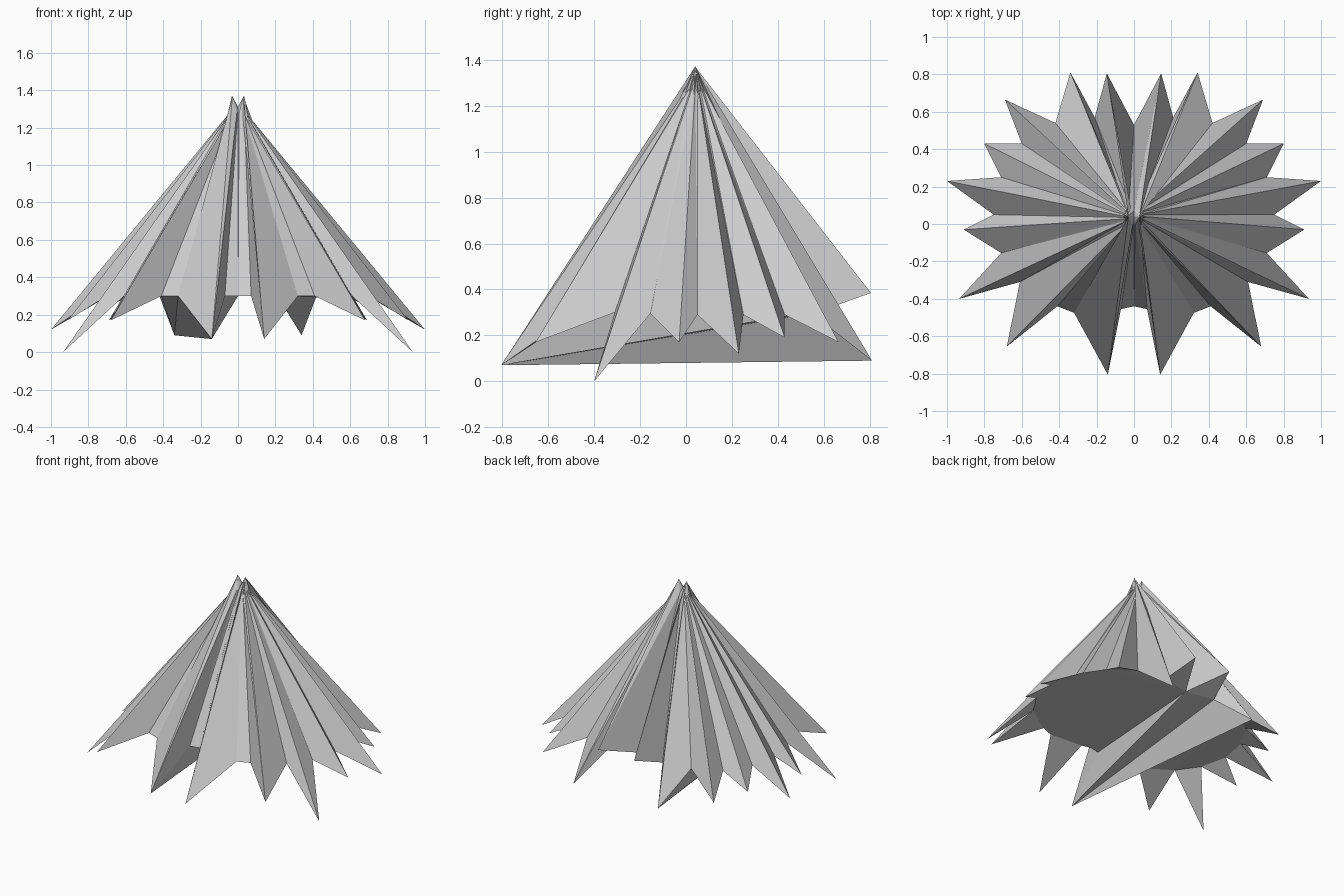
import bpy, bmesh
from mathutils import Vector

if "Cube" in bpy.data.objects:
    bpy.data.objects.remove(bpy.data.objects["Cube"])

# Right half of the pleated hem, front centre to back centre: x, y, z
half = [(0, -.44, .3), (.07, -.455, .3), (.14, -.805, .07), (.32, -.475, .3), (.41, -.44, .3),
        (.68, -.655, .17), (.61, -.31, .3), (.935, -.4, 0), (.71, -.155, .295),
        (.91, -.03, .17), (.75, .05, .29), (1.0, .23, .12), (.71, .25, .29),
        (.8, .43, .19), (.6, .43, .29), (.69, .665, .17), (.42, .54, .3),
        (.34, .81, .09), (.21, .57, .3), (.145, .805, .385), (0, .53, .3)]
mirrored = [(-x, y, z) for x, y, z in half[1:-1]][::-1]
hem = half + mirrored
n = len(hem)


def top_point(p):
    """Upper end of a pleat, gathered around the peak."""
    x, y, z = p
    s = (x > 0) - (x < 0)
    if s == 0:
        return (0, .04 + (.03 if y > 0 else -.03), 1.29)
    ridge = z < .25 or z > .35
    if abs(x) < .4 and ridge:
        return (s * .03, .04 + (.004 if y > 0 else -.004), 1.365)
    d = Vector((x, y - .04, 0)).normalized() * (.06 if ridge else .045)
    return (d.x, .04 + d.y, 1.255 if ridge else 1.28)


bm = bmesh.new()
low = [bm.verts.new(p) for p in hem]
high = [bm.verts.new(top_point(p)) for p in hem]

# Pleated panels
for i in range(n):
    j = (i + 1) % n
    bm.faces.new((low[i], low[j], high[j]))
    bm.faces.new((low[i], high[j], high[i]))

# Twin peaks closing the top
peaks = {s: bm.verts.new((s * .032, .04, 1.372)) for s in (-1, 1)}
notch = bm.verts.new((0, .04, 1.31))
for i in range(n):
    j = (i + 1) % n
    mx = hem[i][0] + hem[j][0]
    s = 1 if mx > 0 else -1
    bm.faces.new((high[i], high[j], peaks[s]))
    for k in (i, j):
        if hem[k][0] == 0:
            q = (high[k], notch, peaks[s])
            bm.faces.new(q)

# Folded underside, split along its long crease
a = n - 2                       # left front tip
b = n - 17                      # left back tip
sides = (low[b:a + 1], low[a:] + low[:b + 1])
caps = [bm.faces.new(side[::-1]) for side in sides]
bmesh.ops.triangulate(bm, faces=caps, ngon_method='EAR_CLIP')

bmesh.ops.recalc_face_normals(bm, faces=bm.faces)
me = bpy.data.meshes.new("pleated_canopy")
bm.to_mesh(me)
bm.free()
bpy.context.collection.objects.link(bpy.data.objects.new("pleated_canopy", me))
